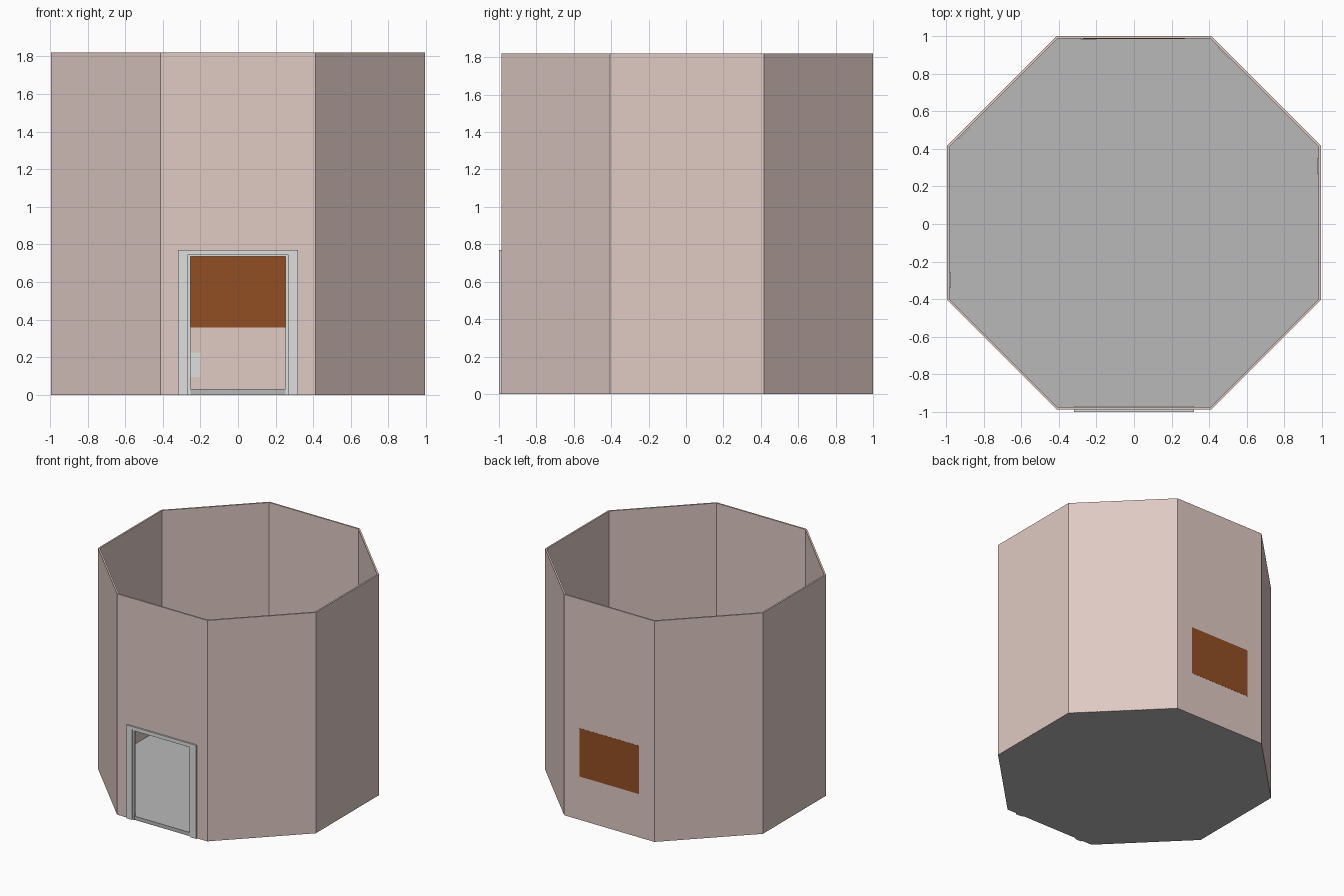
import bpy, bmesh, math
from mathutils import Matrix

if "Cube" in bpy.data.objects:
    bpy.data.objects.remove(bpy.data.objects["Cube"])

APOTHEM, THICK, HEIGHT, CENTRE_Y = 0.993, 0.013, 1.82, 0.006
INNER = APOTHEM - THICK


def material(name, rgb):
    lin = [(c / 255 / 12.92) if c < 10 else ((c / 255 + 0.055) / 1.055) ** 2.4 for c in rgb]
    m = bpy.data.materials.new(name)
    m.use_nodes = True
    m.diffuse_color = (*lin, 1)
    m.node_tree.nodes["Principled BSDF"].inputs["Base Color"].default_value = (*lin, 1)
    return m


PINK = material("dusty pink wall", (224, 202, 195))
GREY = material("grey floor", (185, 185, 185))
PALE = material("pale grey trim", (220, 224, 222))
BROWN = material("brown panel", (146, 78, 36))


def finish(bm, name, mat):
    bmesh.ops.recalc_face_normals(bm, faces=bm.faces)
    mesh = bpy.data.meshes.new(name)
    bm.to_mesh(mesh)
    bm.free()
    obj = bpy.data.objects.new(name, mesh)
    bpy.context.collection.objects.link(obj)
    mesh.materials.append(mat)
    return obj


def box(name, mat, x, y, z, angle=0):
    """Box from three (min, max) ranges, turned about the room's centre."""
    bm = bmesh.new()
    bmesh.ops.create_cube(bm, size=1)
    for v in bm.verts:
        v.co = [r[0] if c < 0 else r[1] for c, r in zip(v.co, (x, y, z))]
    bm.transform(Matrix.Translation((0, CENTRE_Y, 0)) @ Matrix.Rotation(angle, 4, "Z"))
    return finish(bm, name, mat)


def octagon(apothem):
    r = apothem / math.cos(math.pi / 8)
    angles = [math.pi / 8 + i * math.pi / 4 for i in range(8)]
    return [(r * math.cos(a), CENTRE_Y + r * math.sin(a)) for a in angles]


def door_surround(name, outer, inner, y):
    """Upside-down U of (half width, top) sizes, extruded along y."""
    (ow, oh), (iw, ih) = outer, inner
    outline = [(-ow, 0), (-ow, oh), (ow, oh), (ow, 0), (iw, 0), (iw, ih), (-iw, ih), (-iw, 0)]
    bm = bmesh.new()
    face = bm.faces.new([bm.verts.new((px, y[0], pz)) for px, pz in outline])
    new = bmesh.ops.extrude_face_region(bm, geom=[face])["geom"]
    verts = [g for g in new if isinstance(g, bmesh.types.BMVert)]
    bmesh.ops.translate(bm, verts=verts, vec=(0, y[1] - y[0], 0))
    return finish(bm, name, PALE)


# Eight-sided wall, a hollow ring
bm = bmesh.new()
loops = [[bm.verts.new((x, y, z)) for x, y in octagon(a)]
         for a, z in ((APOTHEM, 0), (APOTHEM, HEIGHT), (INNER, HEIGHT), (INNER, 0))]
for k in range(4):
    a, b = loops[k], loops[(k + 1) % 4]
    for i in range(8):
        j = (i + 1) % 8
        bm.faces.new((a[i], a[j], b[j], b[i]))
wall = finish(bm, "wall", PINK)

# Doorway cut through the front wall
cutter = box("doorway_cutter", PINK, (-0.26, 0.26), (-1.2, -0.8), (-0.1, 0.74))
cutter.hide_render = True
cut = wall.modifiers.new("doorway", "BOOLEAN")
cut.operation, cut.solver, cut.object = "DIFFERENCE", "EXACT", cutter
bpy.context.view_layer.objects.active = wall
bpy.ops.object.modifier_apply(modifier=cut.name)
bpy.data.objects.remove(cutter)

# Floor slab
bm = bmesh.new()
low, high = [[bm.verts.new((x, y, z)) for x, y in octagon(APOTHEM - 0.001)] for z in (-0.0005, 0.03)]
bm.faces.new(low)
bm.faces.new(high)
for i in range(8):
    j = (i + 1) % 8
    bm.faces.new((low[i], low[j], high[j], high[i]))
finish(bm, "floor", GREY)

# Door trim on both sides of the wall, with a narrower jamb between
door_surround("door_trim", (0.318, 0.77), (0.267, 0.745), (-1.0, -0.968))
door_surround("door_jamb", (0.269, 0.747), (0.252, 0.735), (-0.992, -0.974))

# Brown panel showing on both faces of the back wall
box("back_panel", BROWN, (-0.272, 0.272), (INNER - 0.002, APOTHEM + 0.001), (0.357, 0.755))

# Small plates inside, one on every wall from right round to left
for n in range(-2, 3):
    box(f"wall_plate_{n + 3}", PALE, (-0.285, -0.2) if n == 0 else (-0.345, -0.26),
        (INNER - 0.005, INNER + 0.002), (0.095, 0.225), n * math.pi / 4)
